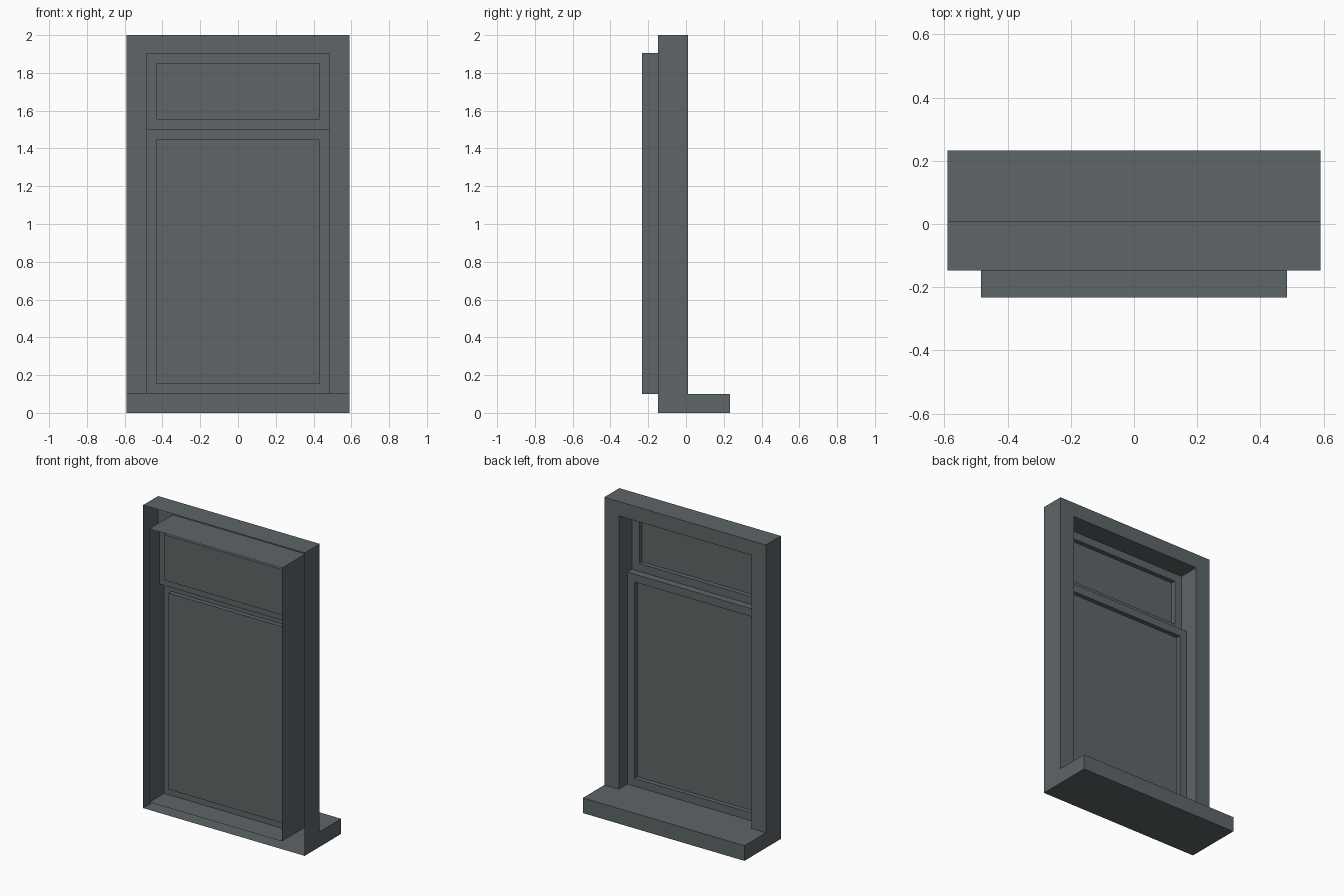
import bpy, bmesh

if "Cube" in bpy.data.objects:
    bpy.data.objects.remove(bpy.data.objects["Cube"])

W, WI = 0.59, 0.484            # half widths: outer frame, opening
TOP, HEAD, SILL, MEET = 2.0, 1.905, 0.1, 1.5
BACK, WALL, FACE, NOSE = -0.233, -0.147, 0.01, 0.233
UPPER_Y, LOWER_Y, GLASS_IN = -0.128, -0.08, 0.03

paint = bpy.data.materials.new("slate_grey")
paint.diffuse_color = (0.112, 0.132, 0.14, 1)
paint.use_nodes = True
paint.node_tree.nodes["Principled BSDF"].inputs["Base Color"].default_value = paint.diffuse_color


def strip(bm, loops, closed=False, cap=False):
    """Bridge successive point loops; optionally fill the last one."""
    rows = [[bm.verts.new(p) for p in loop] for loop in loops]
    n = len(rows[0])
    for a, b in zip(rows, rows[1:]):
        for i in range(n if closed else n - 1):
            j = (i + 1) % n
            bm.faces.new((a[i], a[j], b[j], b[i]))
    if cap:
        bm.faces.new(rows[-1])


def quad(bm, *pts):
    bm.faces.new([bm.verts.new(p) for p in pts])


def arch(w, z0, z1, y):
    return [(-w, y, z0), (-w, y, z1), (w, y, z1), (w, y, z0)]


def finish(bm, name):
    bmesh.ops.remove_doubles(bm, verts=bm.verts, dist=1e-5)
    me = bpy.data.meshes.new(name)
    bm.to_mesh(me)
    bm.free()
    me.materials.append(paint)
    bpy.context.collection.objects.link(bpy.data.objects.new(name, me))


# Frame: outer shell, face and reveal, open on the wall side
bm = bmesh.new()
strip(bm, [arch(W, SILL, TOP, WALL), arch(W, SILL, TOP, FACE),
           arch(WI, SILL, HEAD, FACE), arch(WI, SILL, HEAD, BACK)])
finish(bm, "window_frame")

# Sill: swept profile, end caps and the floor of the reveal
bm = bmesh.new()
profile = [(WALL, 0), (NOSE, 0), (NOSE, SILL), (FACE, SILL)]
strip(bm, [[(x, y, z) for y, z in profile] for x in (-W, W)])
end = [(WALL, 0), (NOSE, 0), (NOSE, SILL), (WALL, SILL)]
quad(bm, *[(W, y, z) for y, z in end])
quad(bm, *[(-W, y, z) for y, z in reversed(end)])
quad(bm, (-WI, BACK, SILL), (WI, BACK, SILL), (WI, FACE, SILL), (-WI, FACE, SILL))
finish(bm, "window_sill")

# Sashes: flat border with a recessed pane
for name, z0, z1, y in (("upper_sash", MEET, HEAD, UPPER_Y),
                        ("lower_sash", SILL, MEET, LOWER_Y)):
    bm = bmesh.new()
    inner = (WI - 0.053, z0 + 0.052, z1 - 0.052)
    strip(bm, [arch(WI, z0, z1, y), arch(*inner, y), arch(*inner, y - GLASS_IN)],
          closed=True, cap=True)
    if name == "lower_sash":   # ledge where the sashes overlap
        quad(bm, (-WI, UPPER_Y, z1), (WI, UPPER_Y, z1), (WI, y, z1), (-WI, y, z1))
    finish(bm, name)
